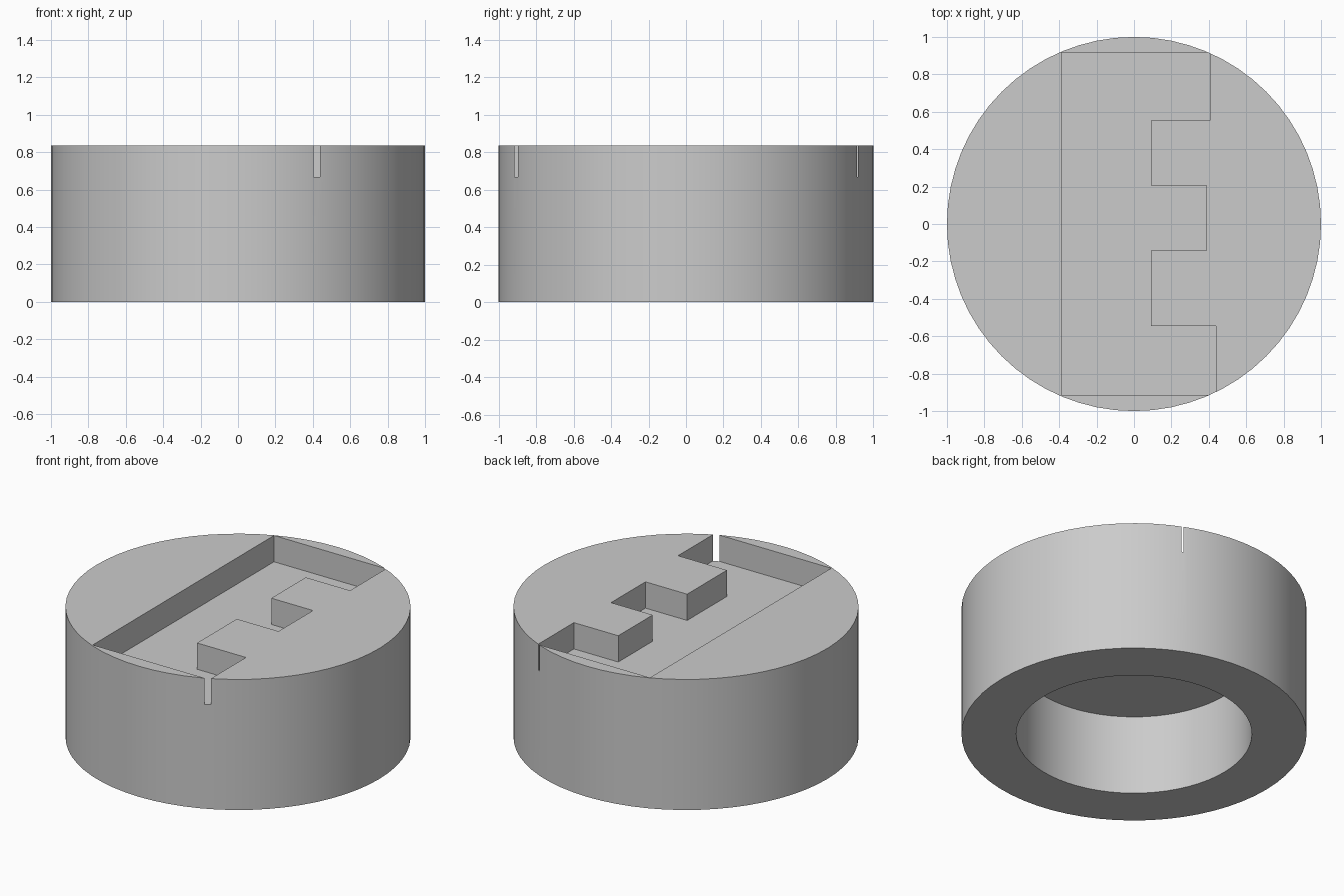
import bpy
import bmesh
from mathutils import Vector

HEIGHT, FLOOR, BORE_TOP = 0.835, 0.667, 0.51

cube = bpy.data.objects.get("Cube")
if cube:
    bpy.data.objects.remove(cube, do_unlink=True)

# Single plain grey
grey = bpy.data.materials.new("plain_grey")
grey.use_nodes = True
grey.diffuse_color = (0.6, 0.6, 0.6, 1)
grey.node_tree.nodes["Principled BSDF"].inputs["Base Color"].default_value = (0.6, 0.6, 0.6, 1)


def cylinder(name, radius, bottom, top):
    bpy.ops.mesh.primitive_cylinder_add(vertices=64, radius=radius, depth=top - bottom,
                                        location=(0, 0, (bottom + top) / 2))
    obj = bpy.context.object
    obj.name = name
    obj.data.materials.append(grey)
    return obj


def prism(name, outline, bottom, top):
    bm = bmesh.new()
    face = bm.faces.new([bm.verts.new((x, y, bottom)) for x, y in outline])
    raised = bmesh.ops.extrude_face_region(bm, geom=[face])["geom"]
    verts = [v for v in raised if isinstance(v, bmesh.types.BMVert)]
    bmesh.ops.translate(bm, verts=verts, vec=Vector((0, 0, top - bottom)))
    bmesh.ops.recalc_face_normals(bm, faces=bm.faces)
    mesh = bpy.data.meshes.new(name)
    bm.to_mesh(mesh)
    bm.free()
    mesh.materials.append(grey)
    obj = bpy.data.objects.new(name, mesh)
    bpy.context.collection.objects.link(obj)
    return obj


def cut(target, cutter):
    cutter.hide_render = True
    mod = target.modifiers.new(cutter.name, "BOOLEAN")
    mod.operation = "DIFFERENCE"
    mod.solver = "EXACT"
    mod.object = cutter
    bpy.ops.object.select_all(action="DESELECT")
    bpy.context.view_layer.objects.active = target
    target.select_set(True)
    bpy.ops.object.modifier_apply(modifier=mod.name)
    bpy.data.objects.remove(cutter, do_unlink=True)


# Round body
body = cylinder("round_body", 1.0, 0, HEIGHT)

# Blind bore in the underside
cut(body, cylinder("bore_cutter", 0.683, -0.2, BORE_TOP))

# Stepped recess in the top, breaking through the rim at its front corner
outline = [(-0.388, -0.914), (0.438, -0.914), (0.438, -0.545), (0.092, -0.545),
           (0.092, -0.143), (0.387, -0.143), (0.387, 0.205), (0.092, 0.205),
           (0.092, 0.553), (0.406, 0.553), (0.406, 0.918), (-0.388, 0.918)]
cut(body, prism("recess_cutter", outline, FLOOR, HEIGHT + 0.2))

bpy.ops.object.shade_smooth_by_angle()
